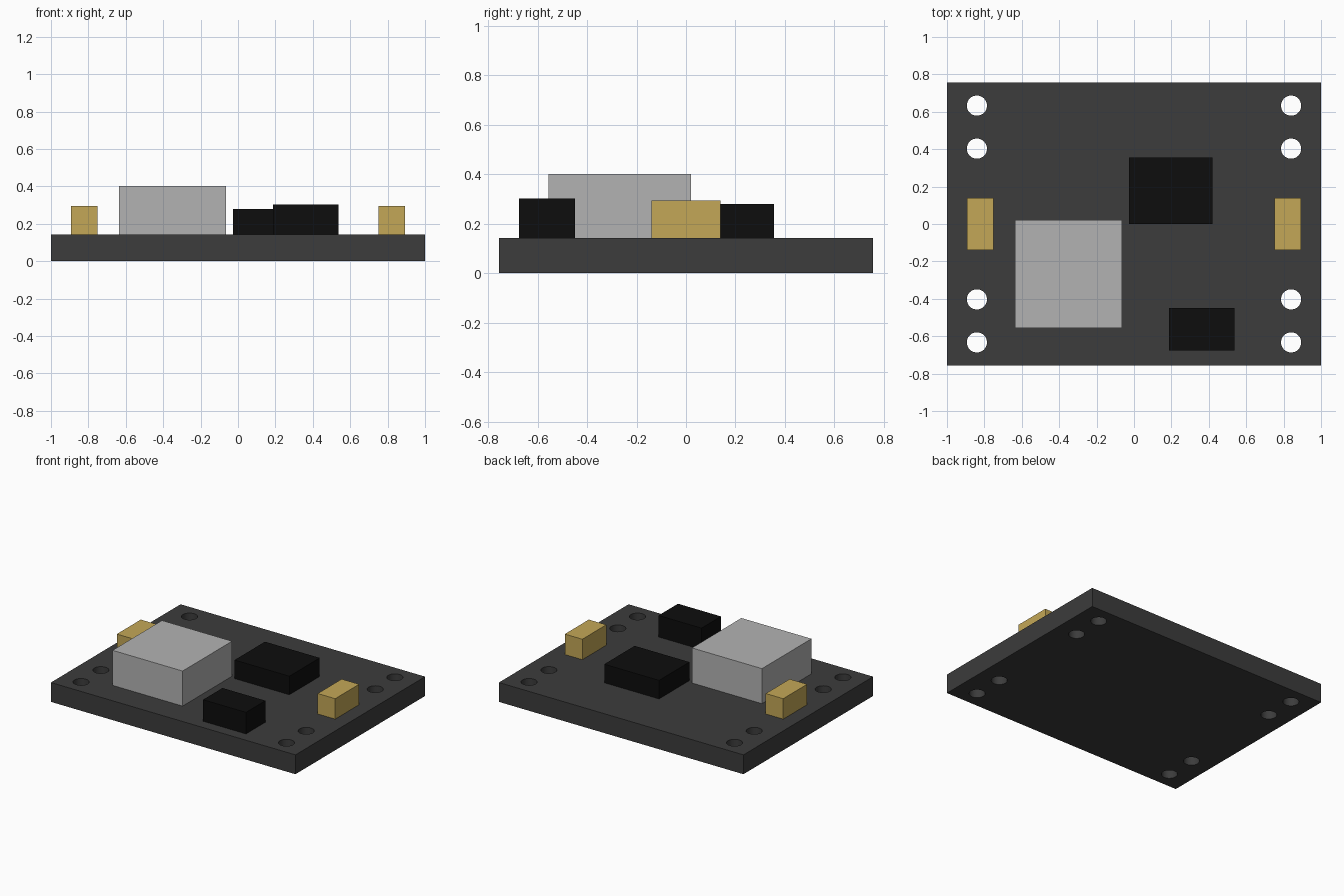
import bpy
import bmesh
import math

if "Cube" in bpy.data.objects:
    bpy.data.objects.remove(bpy.data.objects["Cube"])

BOARD_TOP = 0.143


def make_material(name, color):
    mat = bpy.data.materials.new(name)
    mat.use_nodes = True
    mat.diffuse_color = (*color, 1)
    mat.node_tree.nodes["Principled BSDF"].inputs["Base Color"].default_value = (*color, 1)
    return mat


charcoal = make_material("charcoal board", (0.045, 0.045, 0.045))
black = make_material("black plastic", (0.004, 0.004, 0.004))
silver = make_material("silver metal", (0.45, 0.45, 0.45))
gold = make_material("gold metal", (0.55, 0.39, 0.095))


def add_object(name, bm, mat):
    bmesh.ops.recalc_face_normals(bm, faces=bm.faces)
    mesh = bpy.data.meshes.new(name)
    bm.to_mesh(mesh)
    bm.free()
    mesh.materials.append(mat)
    obj = bpy.data.objects.new(name, mesh)
    bpy.context.collection.objects.link(obj)
    return obj


def add_block(name, x, y, top, mat):
    """Box standing on the board, given its x range, y range and top height."""
    bm = bmesh.new()
    bmesh.ops.create_cube(bm, size=1)
    bmesh.ops.scale(bm, vec=(x[1] - x[0], y[1] - y[0], top - BOARD_TOP), verts=bm.verts)
    bmesh.ops.translate(bm, vec=(sum(x) / 2, sum(y) / 2, (top + BOARD_TOP) / 2), verts=bm.verts)
    return add_object(name, bm, mat)


def add_loop(bm, points):
    verts = [bm.verts.new((px, py, 0)) for px, py in points]
    return [bm.edges.new((verts[i - 1], verts[i])) for i in range(len(verts))]


# Board: outline with eight round through holes, filled and extruded upward
bm = bmesh.new()
edges = add_loop(bm, [(-1, -0.757), (1, -0.757), (1, 0.757), (-1, 0.757)])
for cx in (-0.84, 0.84):
    for cy in (-0.633, -0.403, 0.403, 0.633):
        angles = [2 * math.pi * i / 32 for i in range(32)]
        edges += add_loop(bm, [(cx + 0.054 * math.cos(a), cy + 0.054 * math.sin(a)) for a in angles])
bmesh.ops.triangle_fill(bm, use_beauty=True, edges=edges, normal=(0, 0, 1))
extruded = bmesh.ops.extrude_face_region(bm, geom=bm.faces[:], use_keep_orig=True)
top_verts = [g for g in extruded["geom"] if isinstance(g, bmesh.types.BMVert)]
bmesh.ops.translate(bm, vec=(0, 0, BOARD_TOP), verts=top_verts)
board = add_object("circuit_board", bm, charcoal)

# Smooth the hole walls, keep every edge sharp
bpy.context.view_layer.objects.active = board
board.select_set(True)
bpy.ops.object.shade_smooth_by_angle(angle=math.radians(30))
board.select_set(False)

# Components on the top side
add_block("metal_shield", (-0.636, -0.063), (-0.557, 0.021), 0.402, silver)
add_block("large_chip", (-0.028, 0.42), (0.0, 0.355), 0.28, black)
add_block("small_chip", (0.187, 0.538), (-0.675, -0.448), 0.302, black)
for side, x in (("left", (0.75, 0.893)), ("right", (-0.893, -0.75))):
    add_block(side + "_connector", x, (-0.14, 0.14), 0.294, gold)
